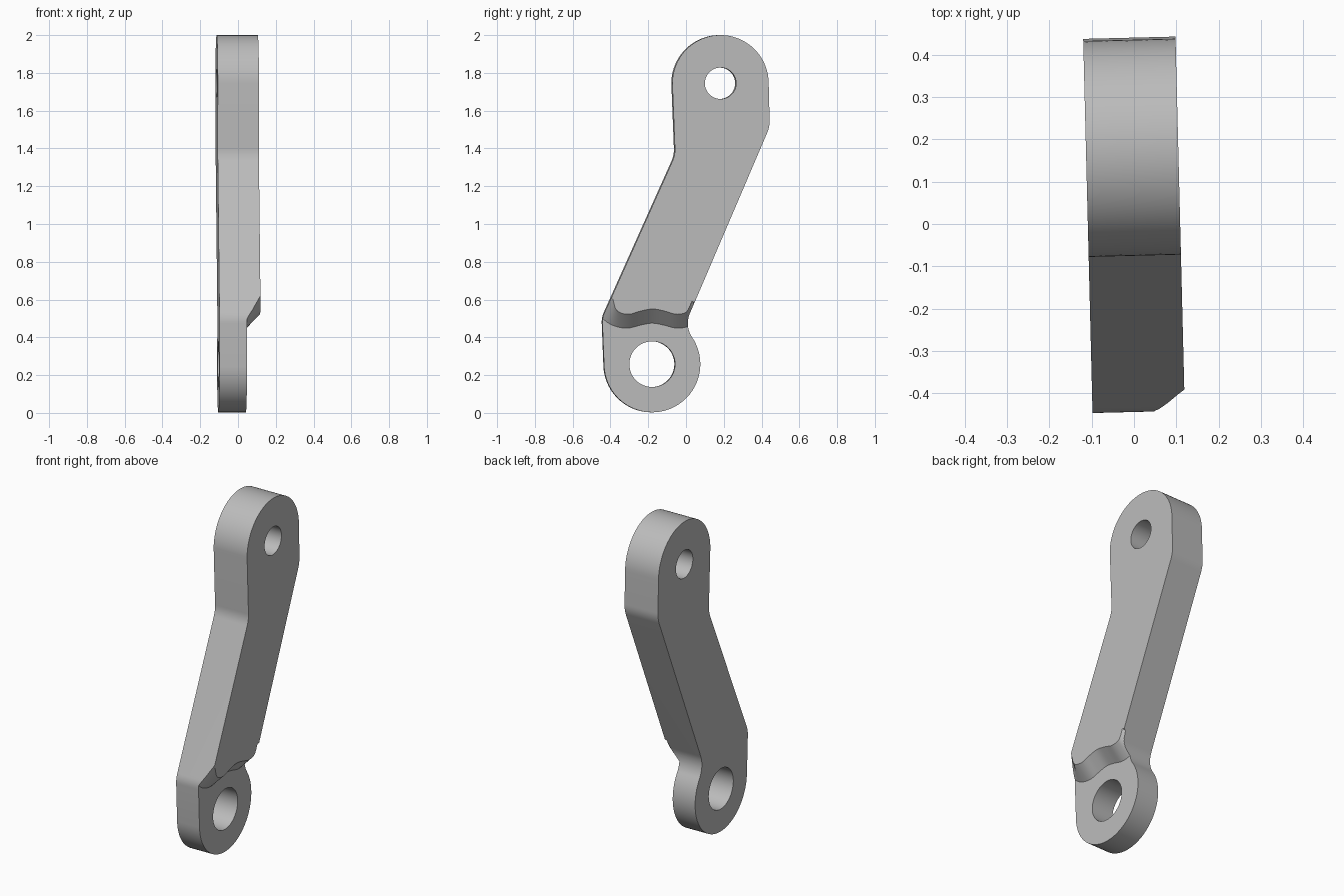
import bpy, bmesh
from math import cos, sin, radians
from mathutils import Vector, Matrix

old = bpy.data.objects.get("Cube")
if old:
    bpy.data.objects.remove(old, do_unlink=True)

HALF = 0.109          # half thickness of the arm
SEAT = 0.037          # face height of the thinned lower end
LOW, HIGH, R = Vector((-0.18, 0.258)), Vector((0.18, 1.745)), 0.255


def arc(centre, radius, start, end, steps):
    angles = [radians(start + (end - start) * i / steps) for i in range(steps + 1)]
    return [centre + radius * Vector((cos(a), sin(a))) for a in angles]


def rounded(before, corner, after, size, steps=6):
    """Soft corner between two straight edges."""
    p = Vector(corner)
    a = p + (Vector(before) - p).normalized() * size
    b = p + (Vector(after) - p).normalized() * size
    ts = [i / steps for i in range(steps + 1)]
    return [a * (1 - t) ** 2 + p * 2 * t * (1 - t) + b * t * t for t in ts]


def smooth_curve(points, steps=5):
    pts = [Vector(p) for p in points]
    ext = [pts[0] * 2 - pts[1]] + pts + [pts[-1] * 2 - pts[-2]]
    out = []
    for a, b, c, d in zip(ext, ext[1:], ext[2:], ext[3:]):
        for i in range(steps):
            t = i / steps
            out.append(0.5 * (2 * b + (c - a) * t + (2 * a - 5 * b + 4 * c - d) * t ** 2
                              + (3 * b - a - 3 * c + d) * t ** 3))
    return out + [pts[-1]]


def loft(name, profile_a, x_a, profile_b, x_b):
    """Closed solid between two matching outlines lying across x."""
    bm = bmesh.new()
    a = [bm.verts.new((x_a, *p)) for p in profile_a]
    b = [bm.verts.new((x_b, *p)) for p in profile_b]
    bm.faces.new(a)
    bm.faces.new(b[::-1])
    for i in range(len(a)):
        j = (i + 1) % len(a)
        bm.faces.new((a[i], b[i], b[j], a[j]))
    bmesh.ops.recalc_face_normals(bm, faces=bm.faces)
    mesh = bpy.data.meshes.new(name)
    bm.to_mesh(mesh)
    bm.free()
    obj = bpy.data.objects.new(name, mesh)
    bpy.context.collection.objects.link(obj)
    return obj


# Arm outline: lower eye, waist, slanted shank, upper eye
heel, elbow, knee = (-0.445, 0.505), (-0.06, 1.365), (0.441, 1.515)
waist = LOW + (R + 0.135) * Vector((cos(radians(34)), sin(radians(34))))
outline = arc(LOW, R, 183, 394, 44)
outline += arc(waist, 0.135, 214, 156, 14)[1:]
outline += rounded((0.02, 0.53), knee, (0.434, 1.745), 0.035)
outline += arc(HIGH, R, 0, 180, 40)
outline += rounded((-0.075, 1.745), elbow, heel, 0.035)
outline += rounded(elbow, heel, (-0.434, 0.258), 0.03)
arm = loft("link_arm", outline, -HALF, outline, HALF)

# Cutters: two eye holes and the scalloped ramp over the lower end
cutters = []
for label, centre, radius in (("lower_hole", LOW, 0.121), ("upper_hole", HIGH, 0.083)):
    ring = arc(centre, radius, 0, 360, 48)[:-1]
    cutters.append(loft(label, ring, -0.3, ring, 0.3))

foot = smooth_curve([(-0.5, 0.55), (-0.44, 0.497), (-0.4, 0.469), (-0.35, 0.452), (-0.3, 0.45),
                     (-0.24, 0.465), (-0.18, 0.475), (-0.12, 0.465), (-0.06, 0.45),
                     (-0.01, 0.452), (0.03, 0.468), (0.1, 0.51)])
brow = smooth_curve([(-0.41, 0.68), (-0.389, 0.605), (-0.376, 0.555), (-0.35, 0.53), (-0.3, 0.523),
                     (-0.24, 0.54), (-0.18, 0.55), (-0.12, 0.54), (-0.06, 0.523),
                     (-0.02, 0.526), (0.005, 0.54), (0.03, 0.59)])
t = 1.3
over = [f.lerp(b, t) if t <= 1 else f + (b - f) * t for f, b in zip(foot, brow)]
base = [Vector((0.4, -0.2)), Vector((-0.7, -0.2))]
side = [Vector((0.4, 0.5)), *base, Vector((-0.7, 0.55))]
cutters.append(loft("ramp_cutter", foot + side, SEAT, over + side, SEAT + (HALF - SEAT) * t))

bpy.ops.object.select_all(action='DESELECT')
bpy.context.view_layer.objects.active = arm
arm.select_set(True)
for cutter in cutters:
    cutter.hide_render = True
    mod = arm.modifiers.new(cutter.name, 'BOOLEAN')
    mod.operation, mod.solver, mod.object = 'DIFFERENCE', 'EXACT', cutter
    bpy.ops.object.modifier_apply(modifier=mod.name)
    bpy.data.objects.remove(cutter, do_unlink=True)

# Slight twist about the vertical
arm.data.transform(Matrix.Rotation(0.025, 4, 'Z'))

# Plain grey metal
grey = bpy.data.materials.new("grey_metal")
grey.use_nodes = True
colour = (0.5, 0.5, 0.5, 1)
grey.diffuse_color = colour
grey.node_tree.nodes["Principled BSDF"].inputs["Base Color"].default_value = colour
arm.data.materials.clear()
arm.data.materials.append(grey)
for face in arm.data.polygons:
    face.material_index = 0
bpy.ops.object.shade_smooth_by_angle(angle=radians(30))
